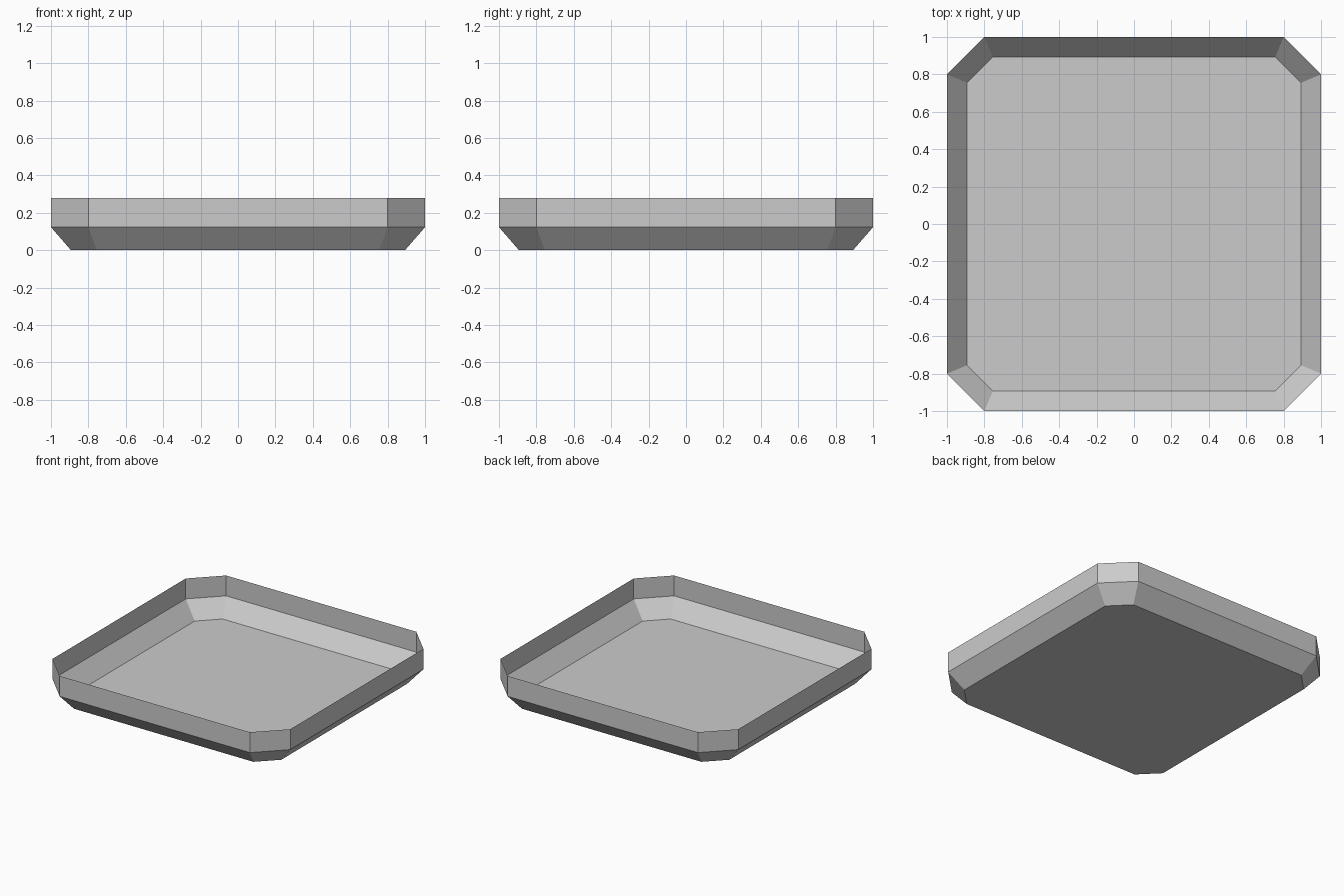
import bpy
import bmesh

cube = bpy.data.objects.get("Cube")
if cube:
    bpy.data.objects.remove(cube, do_unlink=True)

# Single plain grey
grey = bpy.data.materials.new("light_grey")
grey.use_nodes = True
colour = (0.6, 0.6, 0.6, 1.0)
grey.diffuse_color = colour
grey.node_tree.nodes["Principled BSDF"].inputs["Base Color"].default_value = colour


def octagon(bm, half, corner, z):
    """Ring of a square with chamfered corners, counter-clockwise from above."""
    points = []
    x, y = half, -corner
    u, v = half, corner
    for _ in range(4):
        points += [(x, y), (u, v)]
        x, y, u, v = -y, x, -v, u
    return [bm.verts.new((px, py, z)) for px, py in points]


# Open thin-walled tray: floor, sloped skirt, upright rim
bm = bmesh.new()
rings = [octagon(bm, half, corner, z) for half, corner, z in (
    (0.893, 0.755, 0.0),
    (1.0, 0.8, 0.123),
    (1.0, 0.8, 0.278),
)]
bm.faces.new(list(reversed(rings[0])))
for low, high in zip(rings, rings[1:]):
    for i in range(len(low)):
        j = (i + 1) % len(low)
        bm.faces.new((low[i], low[j], high[j], high[i]))

mesh = bpy.data.meshes.new("tray")
bm.to_mesh(mesh)
bm.free()
mesh.materials.append(grey)
tray = bpy.data.objects.new("tray", mesh)
bpy.context.collection.objects.link(tray)
